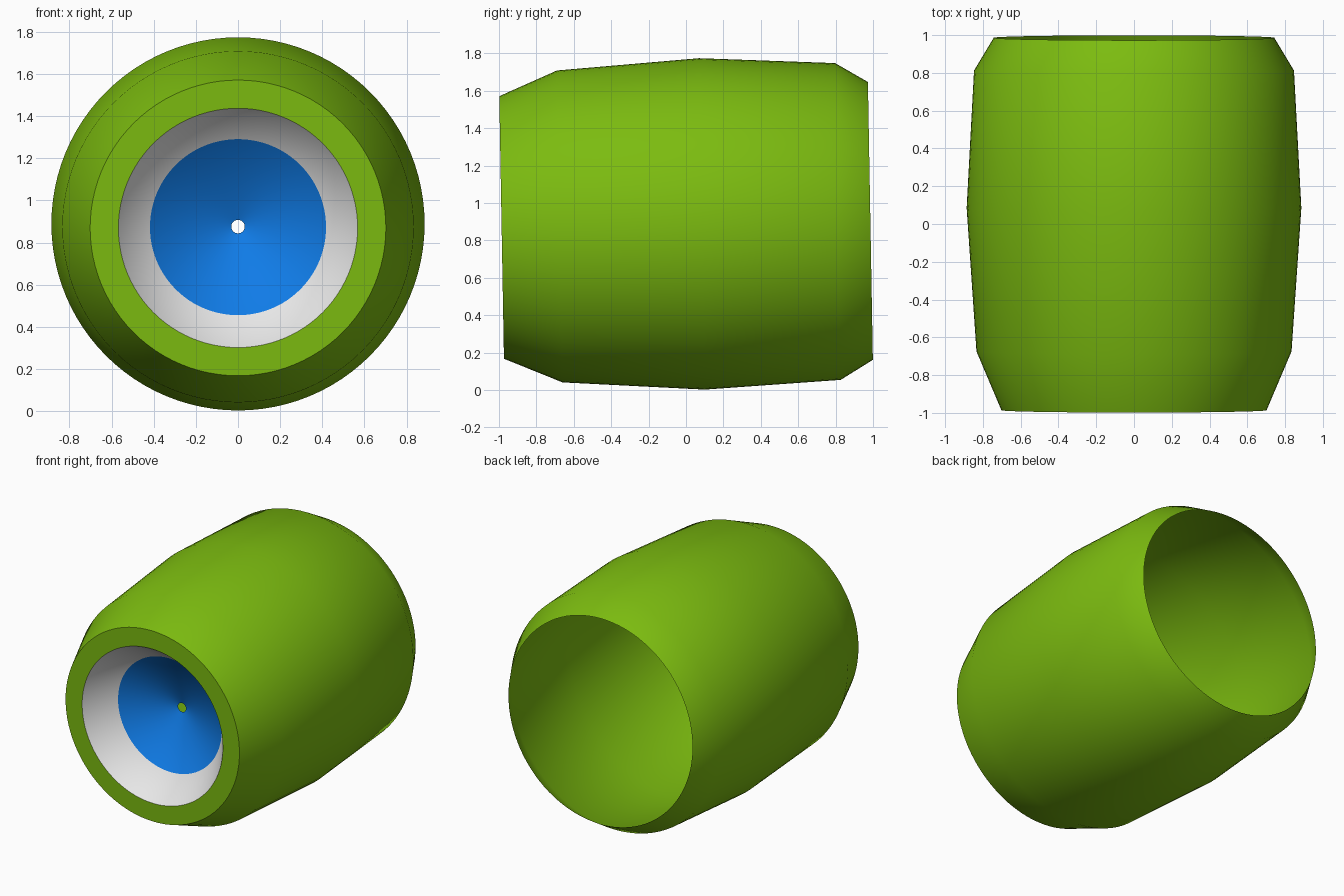
import bpy, bmesh, math

cube = bpy.data.objects.get("Cube")
if cube:
    bpy.data.objects.remove(cube, do_unlink=True)

SEGMENTS = 96
TILT = math.radians(1.02)   # the barrel leans back slightly
CENTRE_Z = 0.887


def make_material(name, rgb):
    mat = bpy.data.materials.new(name)
    mat.use_nodes = True
    mat.diffuse_color = (*rgb, 1)
    mat.node_tree.nodes["Principled BSDF"].inputs["Base Color"].default_value = (*rgb, 1)
    return mat


green = make_material("leaf green", (0.2, 0.5, 0.005))
grey = make_material("light grey", (0.8, 0.8, 0.8))
blue = make_material("bright blue", (0.005, 0.2, 0.8))


def revolve(name, profile, materials, bands):
    """Turn (radius, y) points around the y axis; bands gives each band's material slot."""
    bm = bmesh.new()
    rings = []
    for r, y in profile:
        angles = [2 * math.pi * k / SEGMENTS for k in range(SEGMENTS)]
        rings.append([bm.verts.new((r * math.cos(a), y, r * math.sin(a))) for a in angles])
    for a, b, slot in zip(rings, rings[1:], bands):
        for k in range(SEGMENTS):
            n = (k + 1) % SEGMENTS
            bm.faces.new((a[k], a[n], b[n], b[k])).material_index = slot
    mesh = bpy.data.meshes.new(name)
    bm.to_mesh(mesh)
    bm.free()
    for mat in materials:
        mesh.materials.append(mat)
    obj = bpy.data.objects.new(name, mesh)
    bpy.context.collection.objects.link(obj)
    obj.location.z = CENTRE_Z
    obj.rotation_euler.x = TILT
    bpy.ops.object.select_all(action='DESELECT')
    obj.select_set(True)
    bpy.context.view_layer.objects.active = obj
    bpy.ops.object.shade_smooth_by_angle(angle=math.radians(40))
    return obj


# Barrel shell, open at the back, with a flat front rim
revolve("barrel_shell",
        [(0.743, 0.986), (0.847, 0.812), (0.886, 0.085),
         (0.834, -0.675), (0.702, -0.986), (0.568, -0.986)],
        [green], [0, 0, 0, 0, 0])

# Recessed funnel: grey outer wall, blue cone with a small centre hole
revolve("funnel",
        [(0.568, -0.986), (0.418, -0.786), (0.032, -0.645)],
        [grey, blue], [0, 1])
